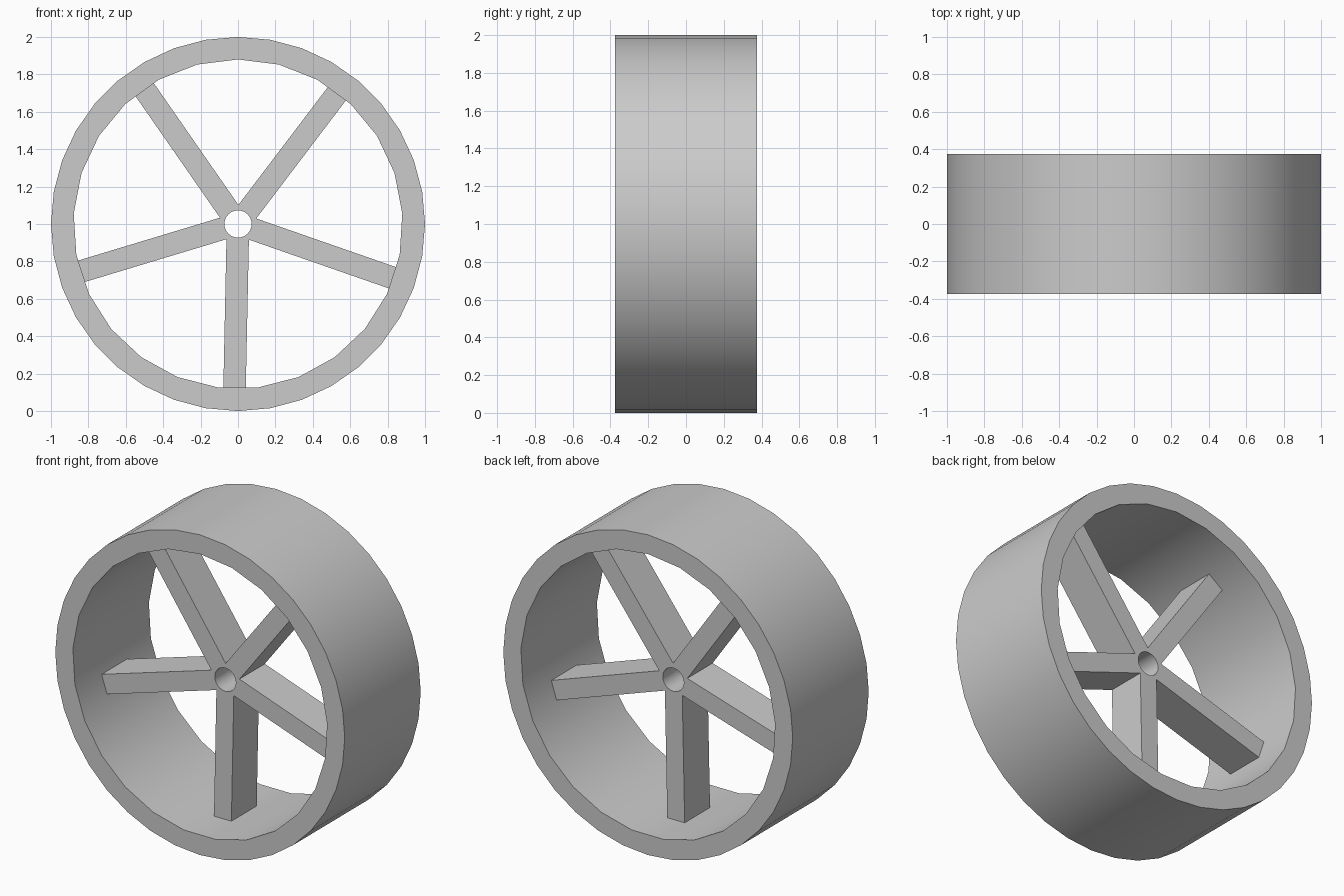
import bpy
import bmesh
from math import sin, cos, pi, radians
from mathutils import Vector

cube = bpy.data.objects.get("Cube")
if cube:
    bpy.data.objects.remove(cube, do_unlink=True)

grey = bpy.data.materials.new("light grey")
grey.use_nodes = True
colour = (0.6, 0.6, 0.6, 1)
grey.diffuse_color = colour
grey.node_tree.nodes["Principled BSDF"].inputs["Base Color"].default_value = colour

CENTRE = Vector((0, 0, 1))


def prism(name, points, half_depth):
    """Extrude an x-z outline along y around the axle."""
    bm = bmesh.new()
    face = bm.faces.new([bm.verts.new(CENTRE + Vector((x, -half_depth, z))) for x, z in points])
    out = bmesh.ops.extrude_face_region(bm, geom=[face])
    moved = [v for v in out["geom"] if isinstance(v, bmesh.types.BMVert)]
    bmesh.ops.translate(bm, verts=moved, vec=(0, 2 * half_depth, 0))
    bmesh.ops.recalc_face_normals(bm, faces=bm.faces)
    mesh = bpy.data.meshes.new(name)
    bm.to_mesh(mesh)
    bm.free()
    mesh.materials.append(grey)
    obj = bpy.data.objects.new(name, mesh)
    bpy.context.collection.objects.link(obj)
    return obj


def circle(radius, sides):
    return [(radius * sin(2 * pi * i / sides), radius * cos(2 * pi * i / sides))
            for i in range(sides)]


def cut_hole(obj, radius, sides):
    """Bore a round hole through the part and smooth its curved walls."""
    cutter = prism("hole_cutter", circle(radius, sides), 1)
    cutter.hide_render = True
    mod = obj.modifiers.new("hole", "BOOLEAN")
    mod.operation = "DIFFERENCE"
    mod.solver = "EXACT"
    mod.object = cutter
    bpy.ops.object.select_all(action="DESELECT")
    obj.select_set(True)
    bpy.context.view_layer.objects.active = obj
    bpy.ops.object.modifier_apply(modifier=mod.name)
    bpy.data.objects.remove(cutter, do_unlink=True)
    bpy.ops.object.shade_smooth_by_angle(angle=radians(30))


# Wide outer rim
rim = prism("rim", circle(1, 36), 0.375)
cut_hole(rim, 0.88, 25)

# Five spokes meeting at the axle, as one star outline
HALF_WIDTH, REACH = 0.06, 0.885
notch = HALF_WIDTH / sin(pi / 5)
star = []
for i in range(5):
    a = radians(52.8 + 72 * i)
    along = Vector((cos(a), sin(a)))
    side = Vector((-sin(a), cos(a))) * HALF_WIDTH
    star.append((notch * cos(a - pi / 5), notch * sin(a - pi / 5)))
    star += [tuple(along * REACH - side), tuple(along * REACH + side)]
spokes = prism("spokes", star, 0.125)
cut_hole(spokes, 0.073, 24)
